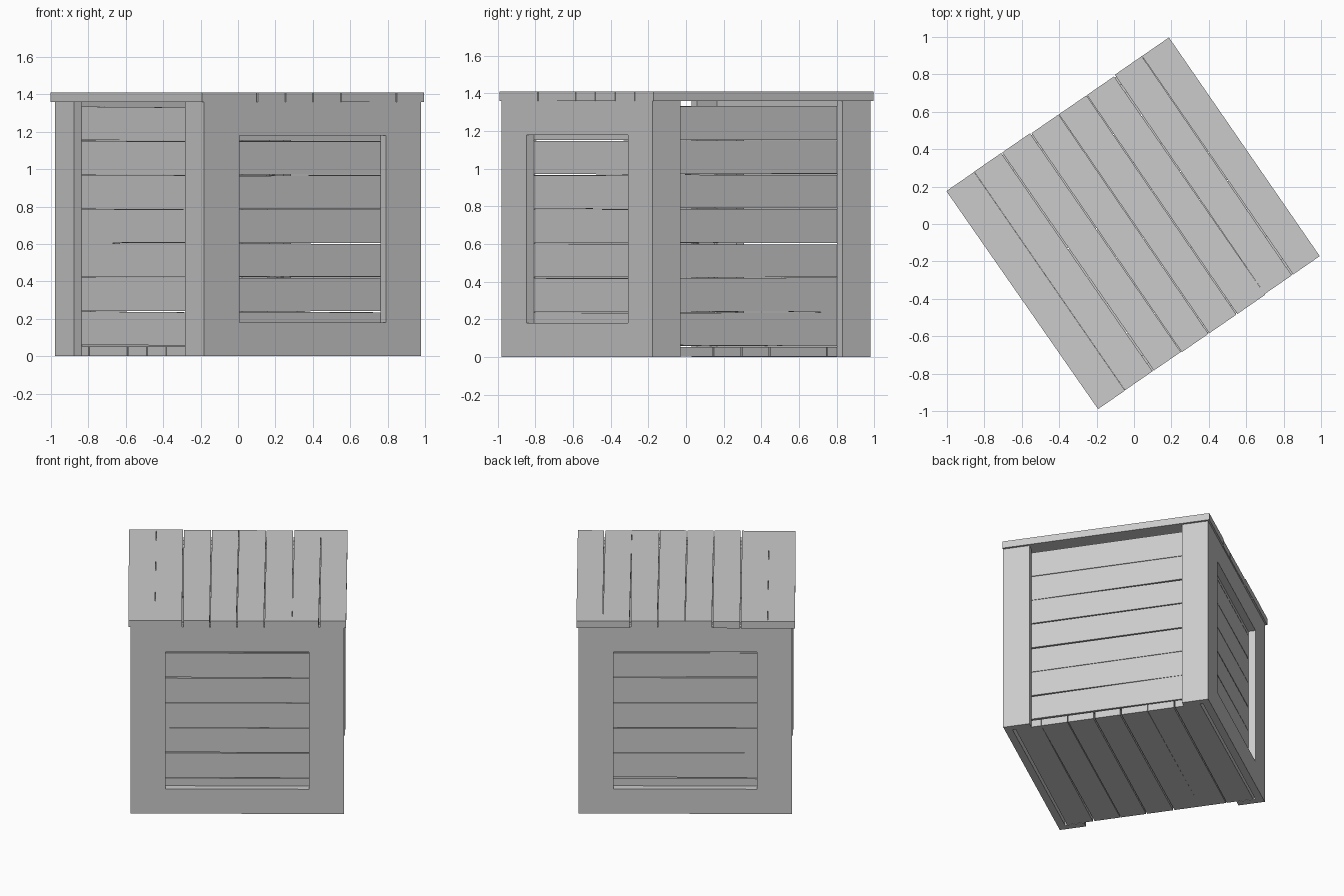
import bpy, bmesh, math, random
from mathutils import Matrix

if "Cube" in bpy.data.objects:
    bpy.data.objects.remove(bpy.data.objects["Cube"], do_unlink=True)
random.seed(4)

wood = bpy.data.materials.new("grey_wood")
wood.use_nodes = True
GREY = (0.6, 0.6, 0.6, 1)
wood.diffuse_color = GREY
wood.node_tree.nodes["Principled BSDF"].inputs["Base Color"].default_value = GREY

TURN = Matrix.Rotation(math.radians(34.6), 4, 'Z')   # crate stands turned
U, V = 0.705, 0.703      # half width and half depth of the body
T = 0.05                 # board thickness
W = 0.18                 # frame board width
TOP = 1.36               # underside of the lid
PITCH = 0.1825           # plank spacing


def board(name, lo, hi, run=None, across=None):
    """Box from lo to hi; planks get slightly uneven edges across their run."""
    bm = bmesh.new()
    bmesh.ops.create_cube(bm, size=1)
    trim = {(a, b): random.choice((0, 0.001, 0.003, 0.006))
            for a in (False, True) for b in (False, True)}
    for v in bm.verts:
        side = [c > 0 for c in v.co]
        for i in range(3):
            v.co[i] = hi[i] if side[i] else lo[i]
        if run is not None:
            cut = trim[side[run], side[across]]
            v.co[across] += -cut if side[across] else cut
    bm.transform(TURN)
    mesh = bpy.data.meshes.new(name)
    bm.to_mesh(mesh)
    bm.free()
    mesh.materials.append(wood)
    obj = bpy.data.objects.new(name, mesh)
    bpy.context.collection.objects.link(obj)


def span(a, b):
    return min(a, b), max(a, b)


for s, side in ((-1, "right"), (1, "left")):
    # Corner posts on the two plain sides
    x0, x1 = span(s * U, s * (U - T))
    for t, end in ((-1, "front"), (1, "back")):
        y0, y1 = span(t * V, t * (V - W))
        board(f"{side}_{end}_post", (x0, y0, 0), (x1, y1, TOP))
    # Side planks set behind the posts
    x0, x1 = span(s * (U - T), s * (U - 2 * T))
    for i in range(7):
        z = 0.057 + i * PITCH
        board(f"{side}_plank_{i + 1}", (x0, 2 * T - V, z),
              (x1, V - 2 * T, z + PITCH), 1, 2)

for s, side in ((-1, "front"), (1, "back")):
    # Frame of rails and stiles
    y0, y1 = span(s * V, s * (V - T))
    for z, level in ((0, "bottom"), (TOP - W, "top")):
        board(f"{side}_{level}_rail", (T - U, y0, z), (U - T, y1, z + W))
    for t, end in ((-1, "right"), (1, "left")):
        x0, x1 = span(t * (U - T), t * (U - T - W))
        board(f"{side}_{end}_stile", (x0, y0, W), (x1, y1, TOP - W))
    # Panel planks behind the frame
    y0, y1 = span(s * (V - T), s * (V - 2 * T))
    for i in range(7):
        z = 0.057 + i * PITCH
        board(f"{side}_plank_{i + 1}", (T - U, y0, z),
              (U - T, y1, z + PITCH), 0, 2)

# Floor planks
for i in range(7):
    y = (i - 3.5) * PITCH
    board(f"floor_plank_{i + 1}", (T - U, y, 0.002),
          (U - T, y + PITCH, 0.052), 0, 1)

# Lid planks
for i in range(8):
    x = (i - 4) * 0.1815
    slip = random.uniform(-0.003, 0.003)
    board(f"lid_plank_{i + 1}", (x, slip - 0.707, TOP),
          (x + 0.1815, slip + 0.713, TOP + T), 1, 0)
